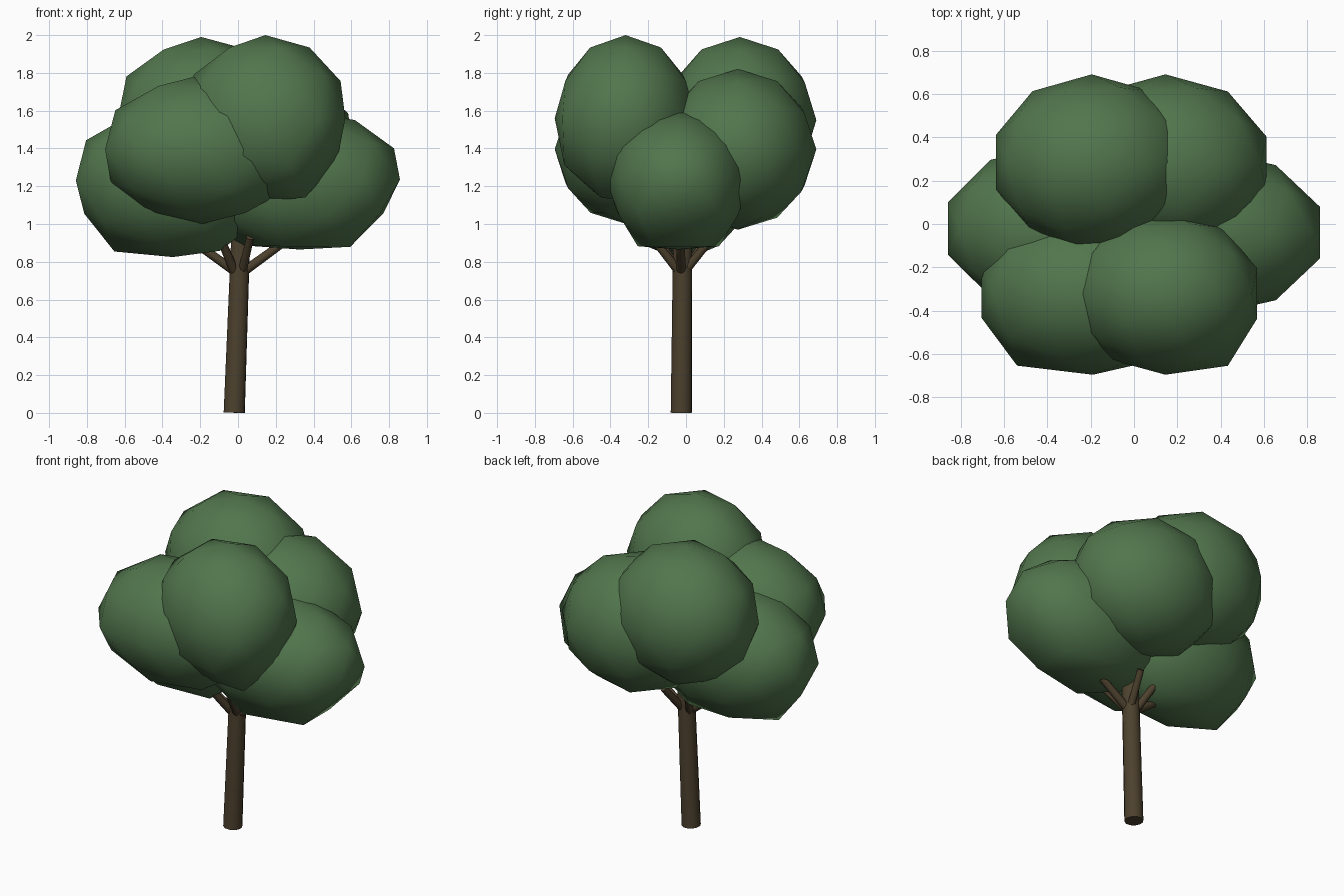
import bpy
from mathutils import Vector

if "Cube" in bpy.data.objects:
    bpy.data.objects.remove(bpy.data.objects["Cube"])


def material(name, rgb):
    m = bpy.data.materials.new(name)
    m.diffuse_color = (*rgb, 1)
    m.use_nodes = True
    m.node_tree.nodes["Principled BSDF"].inputs["Base Color"].default_value = m.diffuse_color
    return m


LEAF = material("leaf green", (0.084, 0.180, 0.074))
BARK = material("bark brown", (0.074, 0.053, 0.027))


def finish(name, mat, angle):
    ob = bpy.context.object
    ob.name = name
    ob.data.materials.append(mat)
    bpy.ops.object.transform_apply(location=False, rotation=False, scale=True)
    bpy.ops.object.shade_smooth_by_angle(angle=angle)


def limb(name, start, end, r1, r2, sides):
    """Tapered cylinder between two points."""
    a, b = Vector(start), Vector(end)
    bpy.ops.mesh.primitive_cone_add(vertices=sides, radius1=r1, radius2=r2,
                                    depth=(b - a).length, location=(a + b) / 2)
    bpy.context.object.rotation_euler = (b - a).to_track_quat('Z', 'Y').to_euler()
    finish(name, BARK, 1.0)


# Trunk, leaning slightly to the right
limb("trunk", (-0.02, -0.025, 0.001), (0.015, -0.018, 0.95), 0.057, 0.051, 12)

# Branches fanning out under the foliage
branches = {
    "branch_left": ((-0.01, -0.025, 0.745), (-0.27, -0.03, 0.93)),
    "branch_right": ((0.025, -0.025, 0.745), (0.28, -0.03, 0.93)),
    "branch_front_left": ((-0.015, -0.03, 0.74), (-0.11, -0.18, 0.965)),
    "branch_front_right": ((0.02, -0.03, 0.74), (0.065, -0.18, 0.93)),
    "branch_back_left": ((-0.015, -0.015, 0.74), (-0.11, 0.14, 0.965)),
    "branch_back_right": ((0.02, -0.015, 0.74), (0.065, 0.14, 0.93)),
}
for name, (start, end) in branches.items():
    limb(name, start, end, 0.025, 0.021, 8)

# Foliage clumps: centre, radii, and uneven spots as (direction, scale)
clumps = {
    "foliage_left": ((-0.345, -0.02, 1.23), (0.54, 0.39, 0.405), [
        ((-0.53, 0, -0.85), 1.09), ((-0.85, 0, -0.53), 0.97),
        ((0.43, 0.31, -0.85), 1.08), ((0.43, -0.31, -0.85), 1.08)]),
    "foliage_right": ((0.325, -0.04, 1.235), (0.56, 0.385, 0.37), [
        ((0.43, 0.31, -0.85), 1.13), ((0.43, -0.31, -0.85), 1.13),
        ((-0.53, 0, -0.85), 1.1), ((0.85, 0, -0.53), 0.93),
        ((-0.16, 0.5, -0.85), 1.12), ((-0.16, -0.5, -0.85), 1.12),
        ((0.69, 0.5, -0.53), 1.06), ((0.69, -0.5, -0.53), 1.06)]),
    "foliage_front_left": ((-0.19, -0.315, 1.395), (0.54, 0.38, 0.395), [
        ((-0.59, -0.81, 0), 1.1)]),
    "foliage_front_right": ((0.145, -0.32, 1.56), (0.445, 0.375, 0.44), [
        ((0.59, -0.81, 0), 1.1), ((0.43, -0.31, -0.85), 1.12),
        ((0.26, -0.81, -0.53), 1.07)]),
    "foliage_back_left": ((-0.195, 0.285, 1.55), (0.465, 0.405, 0.44), [
        ((0, -1, 0), 1.09), ((0.95, 0.31, 0), 1.06), ((0.95, -0.31, 0), 1.06)]),
    "foliage_back_right": ((0.145, 0.275, 1.395), (0.49, 0.415, 0.425), []),
}
for name, (centre, radii, bumps) in clumps.items():
    bpy.ops.mesh.primitive_ico_sphere_add(subdivisions=2, radius=1, location=centre)
    ob = bpy.context.object
    for direction, scale in bumps:
        for v in ob.data.vertices:
            if v.co.normalized().dot(Vector(direction).normalized()) > 0.98:
                v.co *= scale
    ob.scale = radii
    finish(name, LEAF, 1.2)
